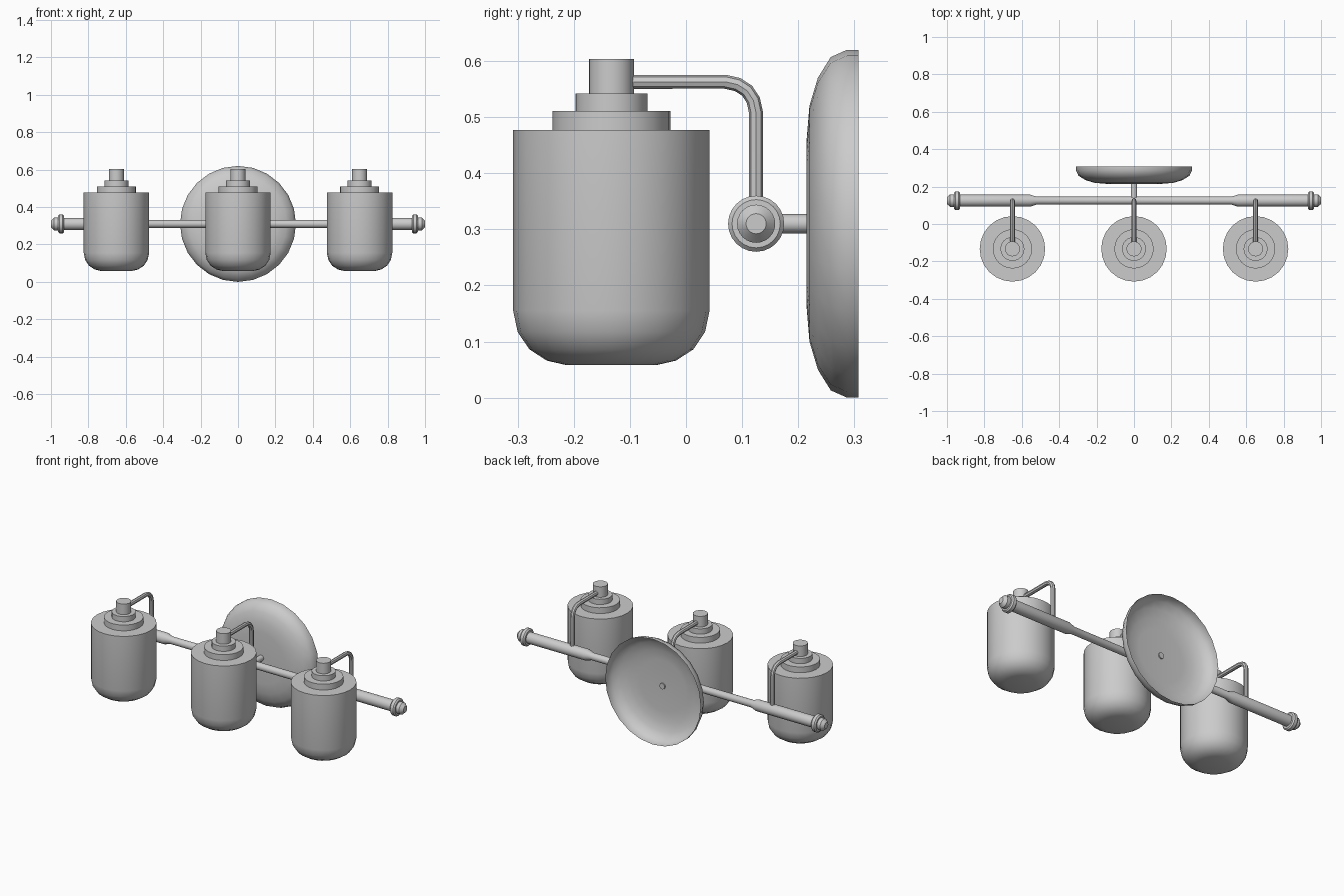
import bpy, bmesh
from math import radians
from mathutils import Matrix

if "Cube" in bpy.data.objects:
    bpy.data.objects.remove(bpy.data.objects["Cube"])

AXES = {'X': Matrix.Rotation(radians(90), 4, 'Y'),
        'Y': Matrix.Rotation(radians(-90), 4, 'X'),
        'Z': Matrix.Identity(4)}


def smooth(ob):
    bpy.ops.object.select_all(action='DESELECT')
    ob.select_set(True)
    bpy.context.view_layer.objects.active = ob
    bpy.ops.object.shade_smooth_by_angle(angle=radians(38))


def lathe(name, profile, loc, axis='Z', sides=24):
    """Revolve (radius, height) points about an axis; radius 0 closes an end."""
    bm = bmesh.new()
    vs = [bm.verts.new((r, 0, h)) for r, h in profile]
    es = [bm.edges.new(p) for p in zip(vs, vs[1:])]
    bmesh.ops.spin(bm, geom=vs + es, cent=(0, 0, 0), axis=(0, 0, 1),
                   angle=radians(360), steps=sides, use_merge=True)
    bmesh.ops.remove_doubles(bm, verts=bm.verts, dist=1e-5)
    bmesh.ops.recalc_face_normals(bm, faces=bm.faces)
    me = bpy.data.meshes.new(name)
    bm.transform(AXES[axis])
    bm.to_mesh(me)
    bm.free()
    ob = bpy.data.objects.new(name, me)
    ob.location = loc
    bpy.context.collection.objects.link(ob)
    smooth(ob)
    return ob


def cylinder(name, r, a, b, loc, axis='Z', sides=24):
    return lathe(name, [(0, a), (r, a), (r, b), (0, b)], loc, axis, sides)


def tube(name, points, r):
    cu = bpy.data.curves.new(name, 'CURVE')
    cu.dimensions = '3D'
    cu.bevel_depth = r
    cu.bevel_resolution = 2
    cu.use_fill_caps = True
    sp = cu.splines.new('POLY')
    sp.points.add(len(points) - 1)
    for p, co in zip(sp.points, points):
        p.co = (*co, 1)
    ob = bpy.data.objects.new(name, cu)
    bpy.context.collection.objects.link(ob)
    bpy.ops.object.select_all(action='DESELECT')
    ob.select_set(True)
    bpy.context.view_layer.objects.active = ob
    bpy.ops.object.convert(target='MESH')
    smooth(bpy.context.object)


BAR_Y, BAR_Z, SHADE_Y = 0.125, 0.31, -0.133

# Open-backed domed wall plate
lathe("wall_plate", [(0, 0.215), (0.15, 0.215), (0.21, 0.22), (0.26, 0.235),
                     (0.297, 0.258), (0.31, 0.287), (0.31, 0.307)],
      (0, 0, BAR_Z), 'Y')

# Stem joining plate and bar
cylinder("stem", 0.017, BAR_Y, 0.222, (0, 0, BAR_Z), 'Y', 16)

# Crossbar with thicker ends, collars and finials
half = [(0.021, 0.52), (0.032, 0.555), (0.032, 0.93), (0.043, 0.93), (0.05, 0.937),
        (0.05, 0.955), (0.043, 0.962), (0.034, 0.962), (0.034, 0.983),
        (0.018, 1.0), (0, 1.0)]
lathe("crossbar", [(r, -h) for r, h in reversed(half)] + half,
      (0, BAR_Y, BAR_Z), 'X')

# Three lamps: shade, stepped holder, bent arm
for side, x in (("left", -0.65), ("middle", 0), ("right", 0.65)):
    loc = (x, SHADE_Y, 0)
    lathe(side + "_shade", [(0, 0.058), (0.08, 0.058), (0.115, 0.066), (0.146, 0.086),
                            (0.167, 0.117), (0.175, 0.155), (0.175, 0.477), (0, 0.477)], loc)
    cylinder(side + "_lower_ring", 0.105, 0.477, 0.511, loc)
    cylinder(side + "_upper_ring", 0.064, 0.511, 0.542, loc)
    cylinder(side + "_cap", 0.04, 0.542, 0.604, loc)
    tube(side + "_arm", [(x, -0.12, 0.563), (x, 0.07, 0.563), (x, 0.092, 0.558),
                         (x, 0.109, 0.547), (x, 0.12, 0.53), (x, BAR_Y, 0.507),
                         (x, BAR_Y, BAR_Z)], 0.0125)
